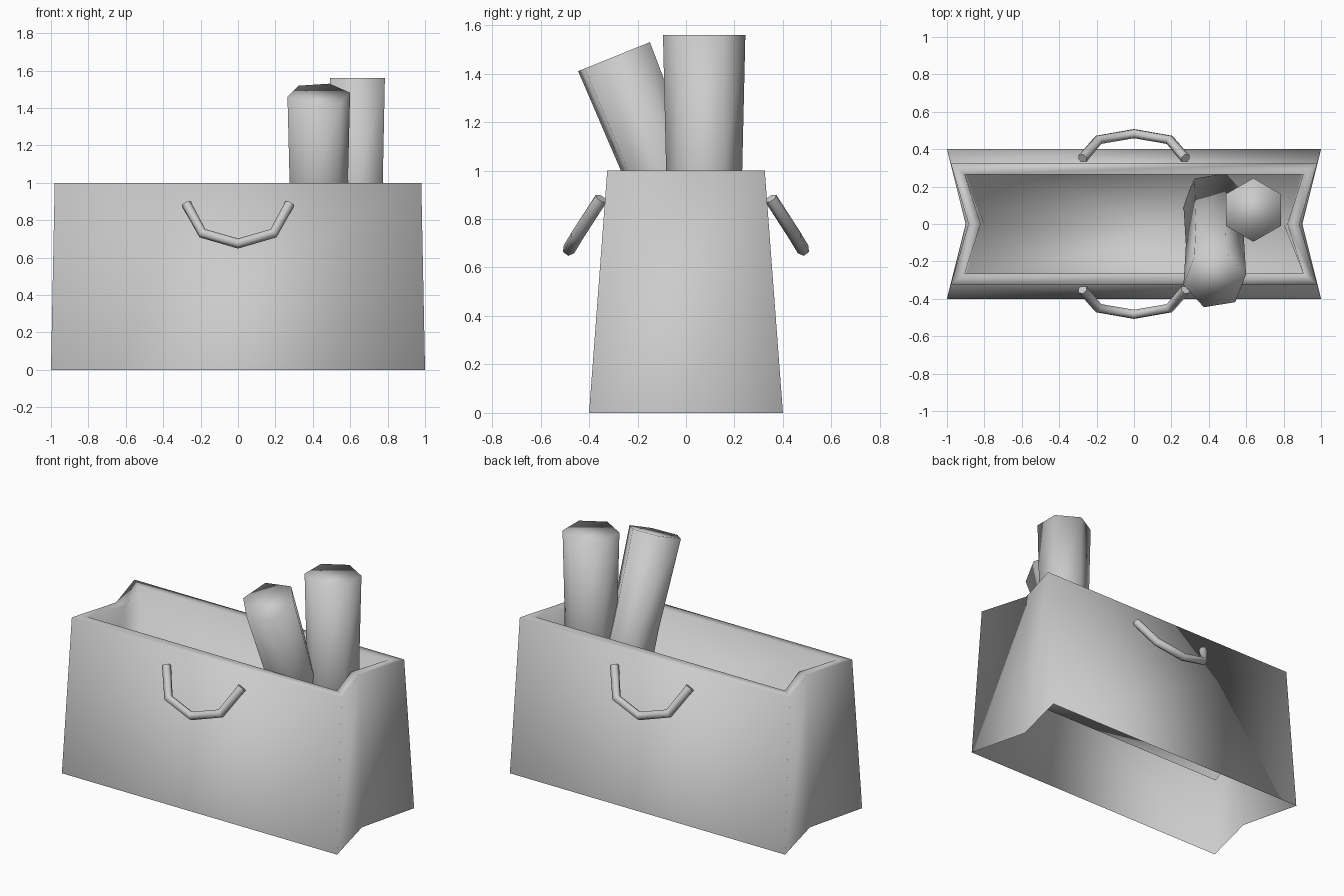
import bpy, math
from mathutils import Matrix

if "Cube" in bpy.data.objects:
    bpy.data.objects.remove(bpy.data.objects["Cube"])


def make_object(name, verts, faces):
    me = bpy.data.meshes.new(name)
    me.from_pydata(verts, [], faces)
    me.shade_smooth()
    ob = bpy.data.objects.new(name, me)
    bpy.context.collection.objects.link(ob)
    return ob


def loft(rings, cap_start=False, cap_end=False):
    n = len(rings[0])
    verts = [p for ring in rings for p in ring]
    faces = []
    for r in range(len(rings) - 1):
        a, b = r * n, (r + 1) * n
        for i in range(n):
            j = (i + 1) % n
            faces.append((a + i, a + j, b + j, b + i))
    if cap_start:
        faces.append(tuple(reversed(range(n))))
    if cap_end:
        faces.append(tuple(range(len(verts) - n, len(verts))))
    return verts, faces


def bag_ring(x, y, notch, z):
    return [(x, -y, z), (notch, 0, z), (x, y, z),
            (-x, y, z), (-notch, 0, z), (-x, -y, z)]


# Bag: open underneath, folded over the rim, with a raised inner floor
make_object("bag", *loft([
    bag_ring(1.0, 0.40, 0.90, 0.0),
    bag_ring(0.98, 0.325, 0.885, 1.0),
    bag_ring(0.905, 0.265, 0.82, 1.0),
    bag_ring(0.895, 0.265, 0.80, 0.44),
], cap_end=True))


# Rolls: six-sided, slightly waisted, with the top centre as origin
def roll(name, top, tilt, spin):
    rings = []
    for r, z in ((0.17, -1.12), (0.157, -0.56), (0.17, 0.0)):
        rings.append([(r * math.cos(spin + i * math.pi / 3),
                       r * math.sin(spin + i * math.pi / 3), z) for i in range(6)])
    ob = make_object(name, *loft(rings, True, True))
    ob.data.transform(Matrix.Translation(top) @ Matrix.Rotation(tilt, 4, 'X'))


roll("upright_roll", (0.638, 0.075, 1.56), 0, math.radians(30))
roll("leaning_roll", (0.432, -0.297, 1.47), math.radians(22), math.radians(10))

# Handles: hanging bent tubes on both long sides
half = [(0.275, 0.35, 0.885), (0.19, 0.45, 0.73)]
for name, s in (("front_handle", -1), ("back_handle", 1)):
    path = [(-x, y, z) for x, y, z in half] + [(0, 0.483, 0.675)] + half[::-1]
    cu = bpy.data.curves.new(name, 'CURVE')
    cu.dimensions = '3D'
    cu.bevel_depth = 0.027
    cu.bevel_resolution = 1
    cu.use_fill_caps = True
    sp = cu.splines.new('POLY')
    sp.points.add(len(path) - 1)
    for p, (x, y, z) in zip(sp.points, path):
        p.co = (x, s * y, z, 1)
    ob = bpy.data.objects.new(name, cu)
    bpy.context.collection.objects.link(ob)
    bpy.ops.object.select_all(action='DESELECT')
    ob.select_set(True)
    bpy.context.view_layer.objects.active = ob
    bpy.ops.object.convert(target='MESH')
    bpy.context.object.data.shade_smooth()
